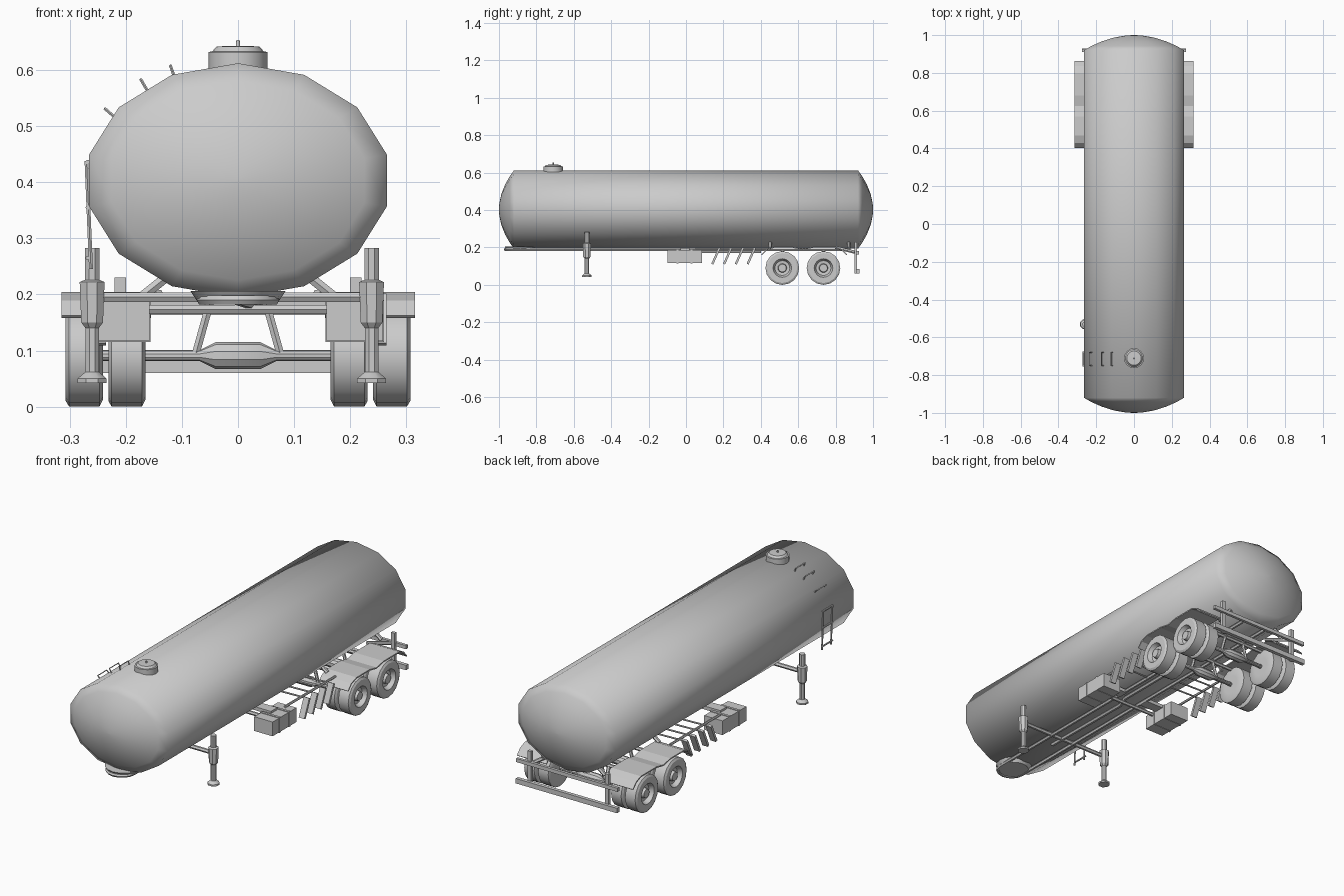
import bpy, bmesh
from math import pi, sin, cos, radians
from mathutils import Matrix, Vector

cube = bpy.data.objects.get("Cube")
if cube:
    bpy.data.objects.remove(cube, do_unlink=True)

grey = bpy.data.materials.new("plain_grey")
grey.use_nodes = True
grey.diffuse_color = (0.6, 0.6, 0.6, 1)
grey.node_tree.nodes["Principled BSDF"].inputs["Base Color"].default_value = (0.6, 0.6, 0.6, 1)


def add_mesh(name, mesh, smooth=None):
    obj = bpy.data.objects.new(name, mesh)
    bpy.context.collection.objects.link(obj)
    mesh.materials.clear()
    mesh.materials.append(grey)
    if smooth:
        bpy.ops.object.select_all(action='DESELECT')
        obj.select_set(True)
        bpy.context.view_layer.objects.active = obj
        bpy.ops.object.shade_smooth_by_angle(angle=radians(smooth))
    return obj


def finish(name, bm, smooth=None):
    bmesh.ops.recalc_face_normals(bm, faces=bm.faces)
    mesh = bpy.data.meshes.new(name)
    bm.to_mesh(mesh)
    bm.free()
    return add_mesh(name, mesh, smooth)


def box(name, lo, hi, rot=None):
    """Box between two corners, optionally turned about its own middle."""
    lo, hi = Vector(lo), Vector(hi)
    bm = bmesh.new()
    m = Matrix.Translation((lo + hi) / 2) @ (rot or Matrix()) @ Matrix.Diagonal((*(hi - lo), 1))
    bmesh.ops.create_cube(bm, size=1, matrix=m)
    return finish(name, bm)


def lathe(name, profile, segs, place, smooth=30, phase=0):
    """Turn (height, radius) points about local z, then place the result."""
    bm = bmesh.new()
    rings = []
    for h, r in profile:
        angles = [phase + 2 * pi * k / segs for k in range(segs)]
        rings.append([bm.verts.new((r * cos(a), r * sin(a), h)) for a in angles])
    for a, b in zip(rings, rings[1:]):
        for k in range(segs):
            j = (k + 1) % segs
            bm.faces.new((a[k], a[j], b[j], b[k]))
    bm.faces.new(rings[0])
    bm.faces.new(rings[-1])
    bmesh.ops.transform(bm, matrix=place, verts=bm.verts)
    return finish(name, bm, smooth)


def tube(name, points, radius, res=1):
    """Round bar along a polyline."""
    curve = bpy.data.curves.new(name, 'CURVE')
    curve.dimensions = '3D'
    curve.bevel_depth = radius
    curve.bevel_resolution = res
    curve.use_fill_caps = True
    spline = curve.splines.new('POLY')
    spline.points.add(len(points) - 1)
    for p, co in zip(spline.points, points):
        p.co = (*co, 1)
    tmp = bpy.data.objects.new(name + "_path", curve)
    bpy.context.collection.objects.link(tmp)
    deps = bpy.context.evaluated_depsgraph_get()
    mesh = bpy.data.meshes.new_from_object(tmp.evaluated_get(deps))
    bpy.data.objects.remove(tmp, do_unlink=True)
    return add_mesh(name, mesh, 50)


ALONG_X = Matrix.Rotation(pi / 2, 4, 'Y')
ALONG_Y = Matrix.Rotation(-pi / 2, 4, 'X')
MID, RX, RZ = 0.403, 0.272, 0.209


def on_tank(x):
    """Point and outward normal on the upper tank wall."""
    z = RZ * (1 - (x / RX) ** 2) ** 0.5
    return Vector((x, 0, MID + z)), Vector((x / RX ** 2, 0, z / RZ ** 2)).normalized()


# Tank: elliptical barrel with domed ends
dome = [(0.92 + 0.08 * (1 - s * s), s) for s in (1, 0.85, 0.65, 0.4, 0.15, 0.01)]
ends = [(-h, s) for h, s in reversed(dome)] + dome
lathe("tank", ends, 14, Matrix.Translation((0, 0, MID)) @ Matrix.Diagonal((RX, 1, RZ, 1)) @ ALONG_Y,
      80, pi / 2)

# Manhole on the roof
lathe("manhole", [(0.59, 0.053), (0.632, 0.053), (0.633, 0.046), (0.642, 0.038), (0.643, 0.004),
                  (0.653, 0.003)], 16, Matrix.Translation((0, -0.71, 0)))

# Side ladder and roof grab rungs
for y in (-0.75, -0.68):
    tube("ladder_rail", [(-0.262, y, 0.245), (-0.27, y, 0.438)], 0.004)
for z in (0.265, 0.355, 0.436):
    tube("ladder_rung", [(-0.268, -0.755, z), (-0.268, -0.675, z)], 0.004)
for x in (-0.225, -0.165, -0.115):
    p, n = on_tank(x)
    a, b = p - n * 0.015, p + n * 0.016
    tube("roof_rung", [(a.x, -0.75, a.z), (b.x, -0.75, b.z), (b.x, -0.68, b.z), (a.x, -0.68, a.z)], 0.003)

# Coupling plate and U-shaped chassis rail
lathe("coupling_plate", [(0.184, 0.07), (0.206, 0.085)], 16, Matrix.Translation((0, -0.885, 0)))
arc = [(-0.065 * cos(t * pi / 8), -0.9 - 0.065 * sin(t * pi / 8), 0.19) for t in range(9)]
tube("chassis_rail", [(-0.065, 0.88, 0.19)] + arc + [(0.065, 0.88, 0.19)], 0.009)
tube("drain_pipe", [(0, -0.6, 0.195), (0, -0.1, 0.19), (0.035, -0.02, 0.18), (0.035, 0.4, 0.18)], 0.01)
for y in (-0.05, 0.515, 0.735):
    tube("cross_member", [(-0.24, y, 0.173), (0.24, y, 0.173)], 0.009)

# Landing legs, joined by a tube
for x in (-0.26, 0.238):
    lathe("landing_leg", [(0.042, 0.028), (0.05, 0.028), (0.062, 0.013), (0.14, 0.013), (0.15, 0.021),
                          (0.222, 0.024), (0.226, 0.014), (0.283, 0.014)], 8,
          Matrix.Translation((x, -0.53, 0)), 30, pi / 8)
tube("leg_cross_tube", [(-0.25, -0.53, 0.195), (0.23, -0.53, 0.195)], 0.01)

# Axles with a swollen middle, and their hangers
for y in (0.515, 0.735):
    half = [(0.04, 0.024), (0.068, 0.01), (0.28, 0.01)]
    lathe("axle", [(-h, r) for h, r in reversed(half)] + half, 10,
          Matrix.Translation((0, y, 0.091)) @ ALONG_X)
    for s in (-1, 1):
        tube("axle_hanger", [(s * 0.05, y, 0.185), (s * 0.075, y, 0.095)], 0.008)

# Twin wheels
tyre = [(-0.033, 0.045), (-0.033, 0.078), (-0.027, 0.09), (0.027, 0.09), (0.033, 0.08), (0.033, 0.05),
        (0.026, 0.047), (0.012, 0.04), (0.01, 0.024), (0.027, 0.021), (0.027, 0.01)]
for s in (-1, 1):
    for y in (0.515, 0.735):
        for x in (0.198, 0.274):
            turn = Matrix.Rotation(s * pi / 2, 4, 'Y')
            lathe("wheel", tyre, 16, Matrix.Translation((s * x, y, 0.09)) @ turn)

# Wheel guards: bent plates
guard = [(0.405, 0.16), (0.43, 0.187), (0.47, 0.201), (0.57, 0.201), (0.625, 0.19),
         (0.68, 0.201), (0.8, 0.201), (0.835, 0.187), (0.86, 0.16)]
for s in (-1, 1):
    bm = bmesh.new()
    rows = [[bm.verts.new((s * x, y, z)) for x in (0.155, 0.315)] for y, z in guard]
    for a, b in zip(rows, rows[1:]):
        bm.faces.new((a[0], a[1], b[1], b[0]))
    plate = finish("wheel_guard", bm)
    thick = plate.modifiers.new("thickness", 'SOLIDIFY')
    thick.thickness = 0.006
    thick.offset = 0

for s in (-1, 1):
    def span(name, x0, x1, y0, y1, z0, z1, rot=None):
        lo, hi = sorted((s * x0, s * x1))
        return box(name, (lo, y0, z0), (hi, y1, z1), rot)

    # Tool boxes with lid straps
    span("tool_box", 0.158, 0.258, -0.1, 0.085, 0.117, 0.187)
    for y in (-0.045, 0.03):
        span("tool_box_strap", 0.156, 0.26, y - 0.006, y + 0.006, 0.115, 0.19)
    span("tool_box_bracket", 0.06, 0.2, -0.03, 0.02, 0.18, 0.197)

    # Raked side slats on a bearer
    tube("slat_bearer", [(s * 0.22, 0.05, 0.195), (s * 0.22, 0.44, 0.195)], 0.006)
    for k in range(4):
        y = 0.16 + 0.063 * k
        span("side_slat", 0.235, 0.265, y - 0.006, y + 0.006, 0.107, 0.203,
             Matrix.Rotation(radians(-24), 4, 'X'))
        tube("slat_arm", [(s * 0.07, y + 0.02, 0.19), (s * 0.25, y + 0.02, 0.195)], 0.004)

    # Saddle braces and rear bumper posts
    for y in (0.45, 0.87):
        tube("saddle_brace", [(s * 0.17, y, 0.197), (s * 0.11, y, 0.245)], 0.01)
    tube("rear_arm", [(s * 0.14, 0.8, 0.2), (s * 0.2, 0.91, 0.173)], 0.009)
    span("bumper_post", 0.2, 0.22, 0.9, 0.915, 0.062, 0.23)

# Rear bumper bars
box("lower_bumper", (-0.275, 0.91, 0.06), (0.275, 0.928, 0.084))
box("upper_bumper", (-0.275, 0.91, 0.163), (0.275, 0.924, 0.181))
